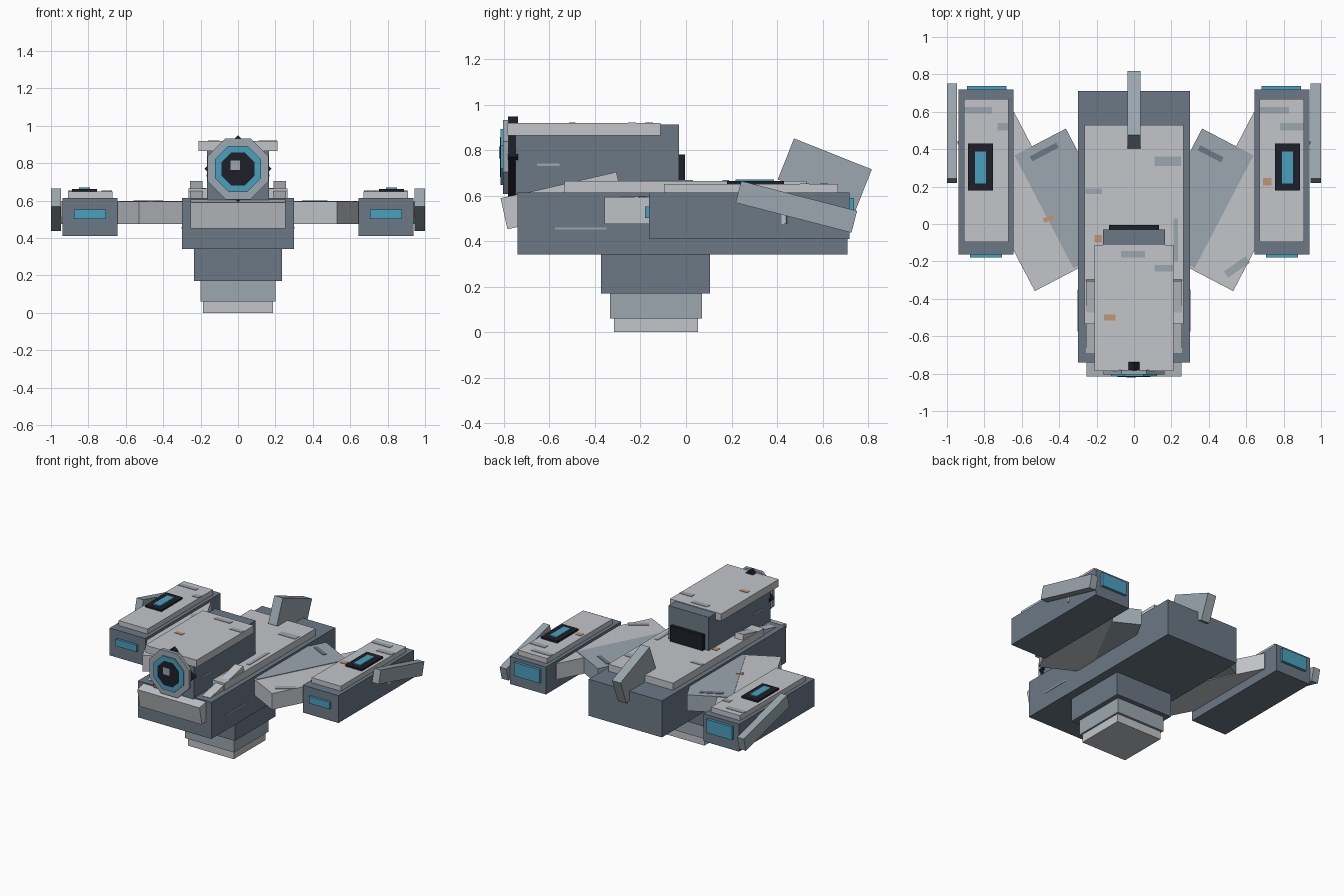
import bpy, math
from mathutils import Matrix

cube = bpy.data.objects.get("Cube")
if cube:
    bpy.data.objects.remove(cube, do_unlink=True)


def material(name, r, g, b):
    m = bpy.data.materials.new(name)
    m.use_nodes = True
    m.diffuse_color = (r, g, b, 1)
    m.node_tree.nodes["Principled BSDF"].inputs["Base Color"].default_value = (r, g, b, 1)
    return m


LIGHT = material("light grey", .54, .56, .59)
BLUE = material("blue grey", .33, .39, .43)
SLATE = material("slate", .15, .19, .24)
BLACK = material("near black", .013, .014, .021)
CYAN = material("cyan", .07, .35, .52)
RUST = material("rust", .55, .30, .17)


def finish(name, mat):
    ob = bpy.context.object
    ob.name = name
    ob.data.materials.append(mat)
    return ob


def box(name, mat, x, y, z, tilt=0, turn=0):
    """Box from (low, high) ranges, tilted about x and turned about z."""
    spans = (x, y, z)
    bpy.ops.mesh.primitive_cube_add(size=1)
    ob = finish(name, mat)
    ob.data.transform(Matrix.Diagonal([b - a for a, b in spans] + [1]))
    ob.location = [(a + b) / 2 for a, b in spans]
    ob.rotation_euler = (math.radians(tilt), 0, math.radians(turn))
    return ob


def pair(name, mat, x, y, z, tilt=0, turn=0):
    """Same box on both sides; x is given for the left (+x) side."""
    box("left_" + name, mat, x, y, z, tilt, turn)
    box("right_" + name, mat, (-x[1], -x[0]), y, z, tilt, -turn)


def centred(half):
    return (-half, half)


def disc(name, mat, sides, apothem, y, z=.77, turn=0):
    """Flat-sided prism facing the front."""
    bpy.ops.mesh.primitive_cylinder_add(
        vertices=sides, radius=apothem / math.cos(math.pi / sides), depth=y[1] - y[0])
    ob = finish(name, mat)
    ob.data.transform(Matrix.Rotation(math.pi / sides + turn, 4, 'Z'))
    ob.data.transform(Matrix.Rotation(math.pi / 2, 4, 'X'))
    ob.location = (0, sum(y) / 2, z)


def patch(name, mat, x, y, top, turn=0):
    box(name, mat, x, y, (top - .002, top + .003), 0, turn)


# Hull and stepped keel
box("hull", SLATE, centred(.3), (-.74, .71), (.342, .613))
box("deck_plate", LIGHT, centred(.265), (-.535, .53), (.605, .665))
box("upper_keel", SLATE, centred(.235), (-.373, .105), (.17, .35))
box("middle_keel", BLUE, centred(.2), (-.333, .07), (.06, .175))
box("lower_keel", LIGHT, centred(.187), (-.316, .052), (0, .065))
box("front_bumper", LIGHT, centred(.255), (-.801, -.701), (.461, .601), 12.4)
pair("deck_wedge", LIGHT, (.19, .257), (-.69, -.295), (.61, .66), 13)
box("tail_fin", BLUE, centred(.035), (.426, .794), (.596, .79), -21.7)

# Turret
box("turret", SLATE, centred(.165), (-.75, -.03), (.6, .912))
box("turret_roof", LIGHT, centred(.21), (-.785, -.112), (.864, .918))
box("turret_vent", BLACK, centred(.133), (-.04, -.005), (.64, .78))

# Lens stack on the turret front
disc("lens_mount", BLACK, 4, .126, (-.782, -.738), turn=math.pi / 4)
disc("lens_bezel", BLUE, 8, .163, (-.805, -.78))
disc("lens_ring", CYAN, 8, .123, (-.815, -.8))
disc("lens_glass", BLACK, 8, .088, (-.818, -.81))
box("lens_glint", BLUE, (-.04, .012), (-.821, -.815), (.763, .815))

# Swept wings
pair("wing", LIGHT, (.4135, .7585), (-.33, .57), (.475, .594), 0, -27.6)
pair("wing_panel", BLUE, (.189, .499), (-.203, .477), (.48, .598), 0, -27.6)

# Side pods with lights, top panels and outer fins
pair("pod", SLATE, (.645, .937), (-.163, .718), (.41, .613))
pair("pod_plate", LIGHT, (.672, .91), (-.097, .667), (.605, .65))
pair("pod_panel", BLACK, (.754, .888), (.18, .43), (.645, .663))
pair("pod_panel_light", CYAN, (.79, .85), (.217, .387), (.655, .671))
pair("pod_front_light", CYAN, (.706, .877), (-.18, -.15), (.502, .553))
pair("pod_rear_light", CYAN, (.683, .892), (.7, .738), (.49, .59))
pair("pod_fin", BLUE, (.945, 1), (.222, .748), (.501, .6), -14.5)

# Painted wear on upper faces
for i, (x, y, top) in enumerate([
        ((.11, .25), (.31, .36), .665), ((-.26, -.17), (.16, .19), .665),
        ((.21, .235), (-.2, .03), .665), ((-.07, .06), (-.18, -.145), .918),
        ((.11, .208), (-.255, -.22), .918), ((-.905, -.76), (.59, .625), .65),
        ((.675, .83), (.59, .625), .65), ((-.73, -.675), (.5, .54), .65),
        ((.78, .905), (.5, .54), .65)]):
    patch(f"blue_paint_{i + 1}", BLUE, x, y, top)
for i, (x, y, top) in enumerate([
        ((-.16, -.1), (-.515, -.485), .918), ((.69, .735), (.205, .245), .65),
        ((-.21, -.17), (-.1, -.06), .665)]):
    patch(f"rust_spot_{i + 1}", RUST, x, y, top)
patch("rust_spot_wing", RUST, (-.485, -.43), (.015, .04), .598, 20)
patch("left_wing_stripe", SLATE, (.34, .48), (.36, .39), .598, -27.6)
patch("right_wing_stripe", SLATE, (-.56, -.4), (.37, .4), .598, 27.6)
patch("wing_front_paint", BLUE, (.48, .62), (-.25, -.21), .594, 35)

# Painted side lines
pair("turret_line", BLUE, (.163, .168), (-.655, -.555), (.73, .74))
pair("hull_line", BLUE, (.298, .303), (-.575, -.35), (.45, .46))
